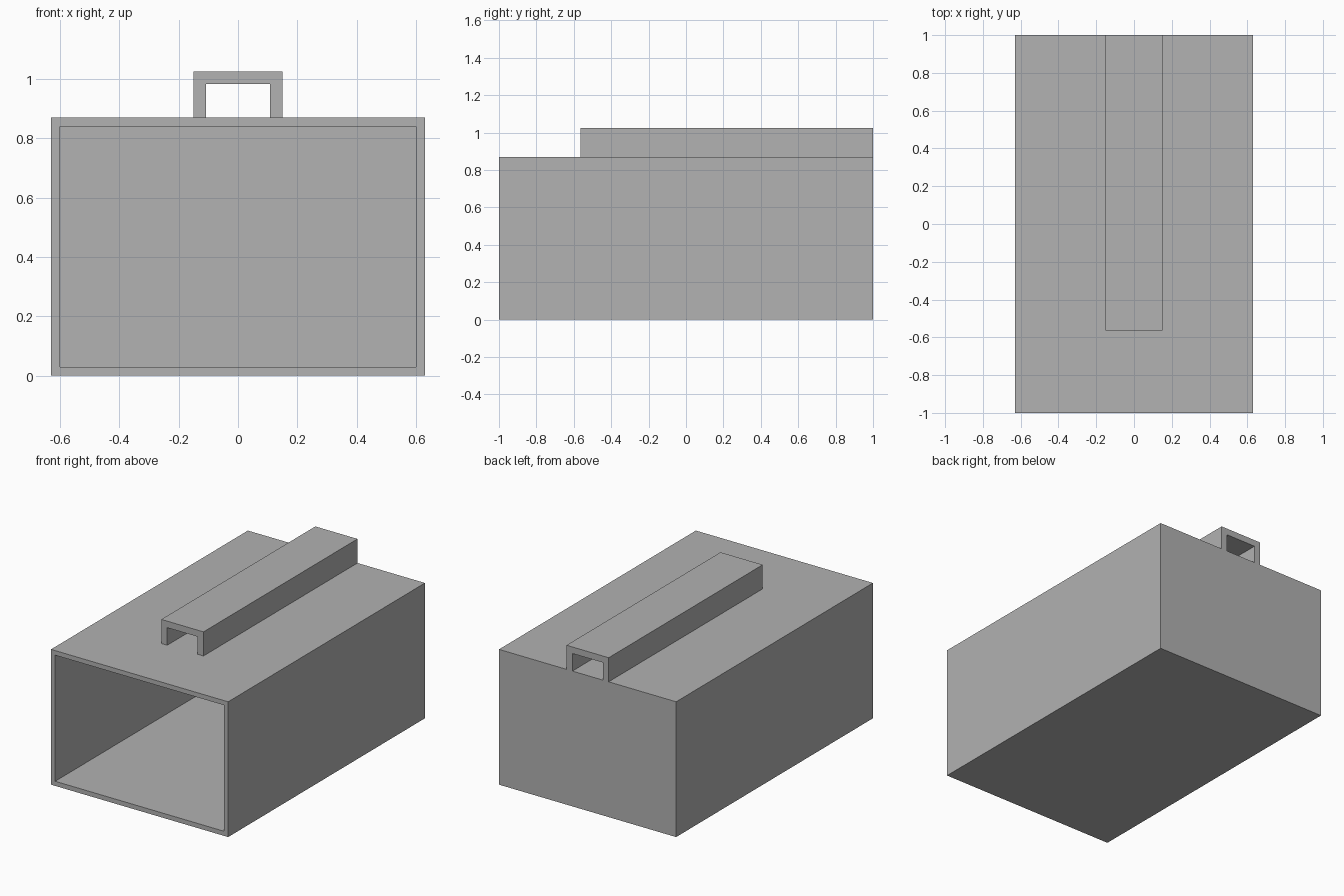
import bpy
import bmesh
from mathutils import Vector

if "Cube" in bpy.data.objects:
    bpy.data.objects.remove(bpy.data.objects["Cube"], do_unlink=True)

HALF_WIDTH, HALF_LENGTH, HEIGHT = 0.63, 1.0, 0.87
WALL = 0.042
RAIL_HALF, RAIL_TOP, RAIL_FRONT = 0.15, 1.025, -0.565

grey = bpy.data.materials.new("plain grey")
grey.use_nodes = True
colour = (0.445, 0.445, 0.445, 1)
grey.diffuse_color = colour
grey.node_tree.nodes["Principled BSDF"].inputs["Base Color"].default_value = colour


def finish(bm, name):
    bmesh.ops.recalc_face_normals(bm, faces=bm.faces)
    mesh = bpy.data.meshes.new(name)
    bm.to_mesh(mesh)
    bm.free()
    mesh.materials.append(grey)
    obj = bpy.data.objects.new(name, mesh)
    bpy.context.collection.objects.link(obj)
    return obj


# Sleeve: a box whose front is inset and pushed in to leave a closed back
bm = bmesh.new()
bmesh.ops.create_cube(bm, size=1)
for v in bm.verts:
    v.co = Vector((v.co.x * 2 * HALF_WIDTH, v.co.y * 2 * HALF_LENGTH,
                   (v.co.z + 0.5) * HEIGHT))
bm.normal_update()
front = min(bm.faces, key=lambda f: f.calc_center_median().y)
bmesh.ops.inset_region(bm, faces=[front], thickness=WALL)
pushed = bmesh.ops.extrude_face_region(bm, geom=[front])["geom"]
bmesh.ops.translate(bm, vec=(0, 2 * HALF_LENGTH - WALL, 0),
                    verts=[g for g in pushed if isinstance(g, bmesh.types.BMVert)])
if front.is_valid:
    bmesh.ops.delete(bm, geom=[front], context='FACES_ONLY')
finish(bm, "sleeve")

# Top channel: an upside-down U profile run along the length
half = [(RAIL_HALF, RAIL_TOP), (RAIL_HALF, HEIGHT),
        (RAIL_HALF - WALL, HEIGHT), (RAIL_HALF - WALL, RAIL_TOP - WALL)]
profile = half + [(-x, z) for x, z in reversed(half)]
bm = bmesh.new()
face = bm.faces.new([bm.verts.new((x, RAIL_FRONT, z)) for x, z in profile])
run = bmesh.ops.extrude_face_region(bm, geom=[face], use_keep_orig=True)["geom"]
bmesh.ops.translate(bm, vec=(0, HALF_LENGTH - RAIL_FRONT, 0),
                    verts=[g for g in run if isinstance(g, bmesh.types.BMVert)])
finish(bm, "top_channel")
